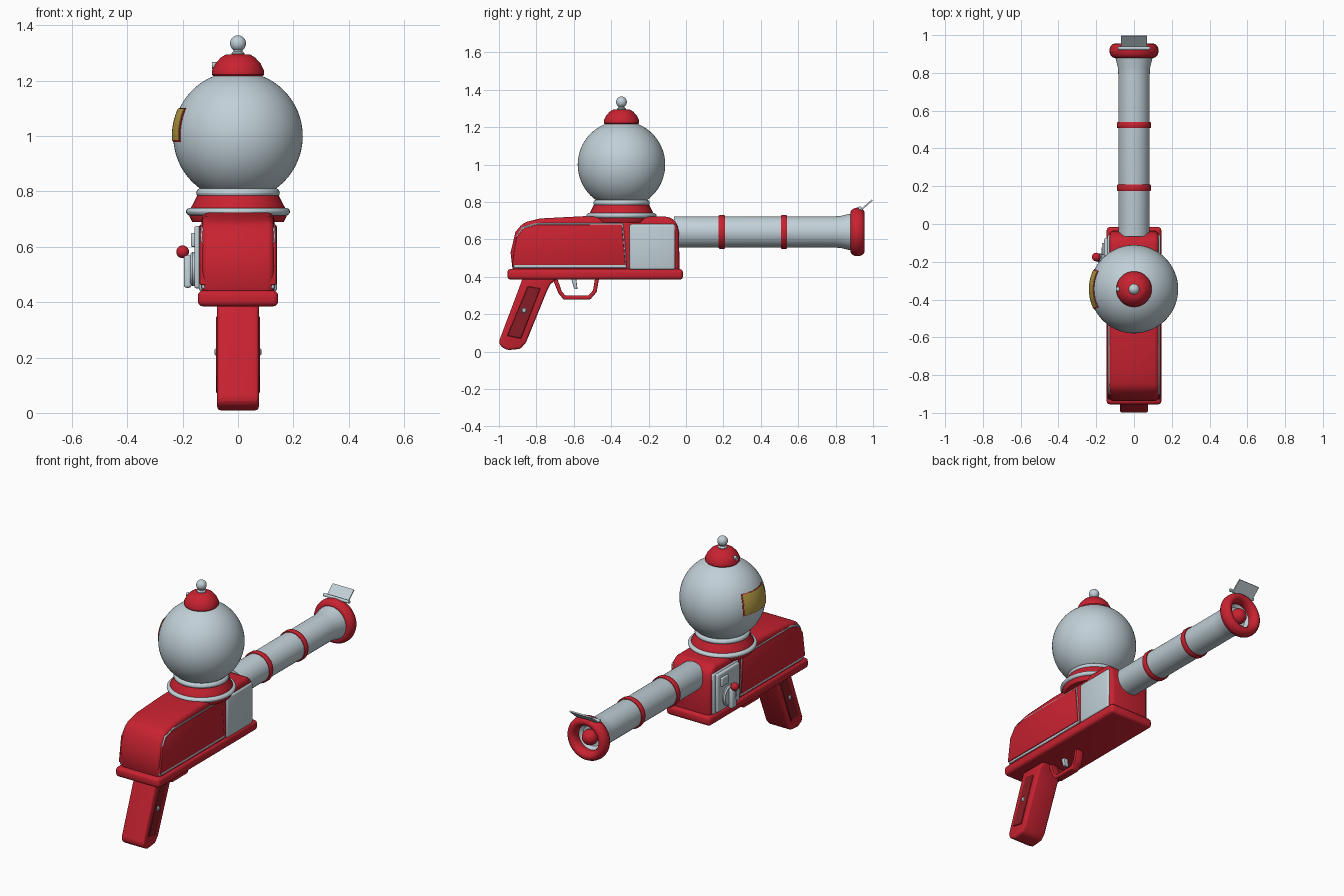
import bpy, bmesh, math
from mathutils import Vector

if "Cube" in bpy.data.objects:
    bpy.data.objects.remove(bpy.data.objects["Cube"])


def material(name, rgb):
    m = bpy.data.materials.new(name)
    m.diffuse_color = (*rgb, 1)
    m.use_nodes = True
    m.node_tree.nodes["Principled BSDF"].inputs["Base Color"].default_value = m.diffuse_color
    return m


RED = material("red", (0.58, 0.016, 0.03))
DARK = material("dark red", (0.25, 0.012, 0.018))
SILVER = material("silver", (0.53, 0.63, 0.68))
GOLD = material("gold", (0.50, 0.35, 0.06))


def finish(name, bm, mat, angle=35):
    bmesh.ops.recalc_face_normals(bm, faces=bm.faces)
    me = bpy.data.meshes.new(name)
    bm.to_mesh(me)
    bm.free()
    me.materials.append(mat)
    ob = bpy.data.objects.new(name, me)
    bpy.context.collection.objects.link(ob)
    bpy.ops.object.select_all(action='DESELECT')
    ob.select_set(True)
    bpy.context.view_layer.objects.active = ob
    bpy.ops.object.shade_smooth_by_angle(angle=math.radians(angle))
    return ob


def prism(name, profile, x0, x1, mat, bevel=0.0, seg=3):
    """Side outline (y, z) extruded from x0 to x1, corners rounded."""
    bm = bmesh.new()
    a = [bm.verts.new((x0, y, z)) for y, z in profile]
    b = [bm.verts.new((x1, y, z)) for y, z in profile]
    n = len(profile)
    bm.faces.new(a)
    bm.faces.new(b[::-1])
    for i in range(n):
        j = (i + 1) % n
        bm.faces.new((a[i], b[i], b[j], a[j]))
    bmesh.ops.recalc_face_normals(bm, faces=bm.faces)
    if bevel:
        edges = [e for e in bm.edges if e.calc_face_angle(0) > 0.5]
        bmesh.ops.bevel(bm, geom=edges, offset=bevel, segments=seg,
                        profile=0.5, affect='EDGES', clamp_overlap=True)
    return finish(name, bm, mat, 40)


def box(name, x, y, z, mat, bevel=0.0):
    return prism(name, [(y[0], z[0]), (y[1], z[0]), (y[1], z[1]), (y[0], z[1])],
                 x[0], x[1], mat, bevel)


def lathe(name, profile, loc, mat, axis='z', n=48):
    """Spin (radius, height) points around an axis through loc."""
    bm = bmesh.new()
    rings = []
    for r, h in profile:
        ring = []
        for k in range(n if r > 0 else 1):
            t = 2 * math.pi * k / n
            c, s = r * math.cos(t), r * math.sin(t)
            p = {'x': (h, c, s), 'y': (c, h, s), 'z': (c, s, h)}[axis]
            ring.append(bm.verts.new(Vector(p) + Vector(loc)))
        rings.append(ring)
    for a, b in zip(rings, rings[1:]):
        for k in range(n):
            quad = [a[k % len(a)], a[(k + 1) % len(a)], b[(k + 1) % len(b)], b[k % len(b)]]
            face = list(dict.fromkeys(quad))
            if len(face) > 2:
                bm.faces.new(face)
    return finish(name, bm, mat)


def oval(rc, hc, a, b, n=16):
    """Closed oval section for rings."""
    return [(rc + a * math.cos(2 * math.pi * i / n), hc + b * math.sin(2 * math.pi * i / n))
            for i in range(n + 1)]


def ball(name, loc, r, mat, n=32):
    bm = bmesh.new()
    bmesh.ops.create_uvsphere(bm, u_segments=n, v_segments=n // 2, radius=r)
    bmesh.ops.translate(bm, verts=bm.verts, vec=loc)
    return finish(name, bm, mat, 60)


# --- receiver body, base plate
prism("body", [(-0.925, 0.42), (-0.938, 0.53), (-0.912, 0.64), (-0.87, 0.69), (-0.78, 0.712),
               (-0.55, 0.724), (-0.09, 0.722), (-0.05, 0.695), (-0.038, 0.64), (-0.034, 0.42)],
      -0.131, 0.131, RED, 0.028)
box("base_plate", (-0.145, 0.145), (-0.955, -0.016), (0.385, 0.442), RED, 0.018)

# --- side panels with silver edging, on both sides
for s, side in ((-1, "left"), (1, "right")):
    prism(side + "_panel_trim", [(-0.925, 0.447), (-0.315, 0.447), (-0.335, 0.688),
                                 (-0.80, 0.688), (-0.875, 0.668), (-0.905, 0.62)],
          s * 0.10, s * 0.134, SILVER, 0.004, 1)
    prism(side + "_panel", [(-0.93, 0.462), (-0.322, 0.462), (-0.342, 0.681),
                            (-0.80, 0.679), (-0.868, 0.660), (-0.908, 0.61)],
          s * 0.10, s * 0.139, RED, 0.006, 2)
    box(side + "_cheek", (s * 0.09, s * 0.141), (-0.302, -0.058), (0.438, 0.682), SILVER, 0.012)

# --- crank mechanism on the left cheek
box("crank_plate", (-0.158, -0.13), (-0.285, -0.075), (0.45, 0.675), SILVER, 0.008)
lathe("crank_dial", [(0, -0.172), (0.055, -0.172), (0.062, -0.165), (0.062, -0.14), (0, -0.14)],
      (0, -0.18, 0.52), SILVER, 'x', 32)
box("coin_slot", (-0.17, -0.15), (-0.165, -0.10), (0.60, 0.65), SILVER, 0.005)
prism("crank_lever", [(-0.205, 0.452), (-0.155, 0.452), (-0.160, 0.57), (-0.195, 0.57)],
      -0.196, -0.168, SILVER, 0.010)
ball("crank_knob", (-0.20, -0.175, 0.582), 0.023, RED, 20)

# --- globe with its stand and cap
C = (0, -0.345, 0)
lathe("globe_skirt", [(0, 0.69), (0.165, 0.69), (0.176, 0.71), (0.176, 0.73), (0.160, 0.76),
                      (0.145, 0.79), (0, 0.79)], C, RED)
lathe("skirt_ring", oval(0.172, 0.727, 0.016, 0.014), C, SILVER)
lathe("globe_collar", oval(0.133, 0.795, 0.018, 0.017), C, SILVER)
ball("globe", (0, -0.345, 1.0), 0.234, SILVER, 64)
lathe("cap", [(0, 1.21), (0.085, 1.212), (0.094, 1.222), (0.094, 1.237), (0.082, 1.262),
              (0.062, 1.284), (0.045, 1.294), (0, 1.298)], C, RED)
lathe("cap_stem", [(0.024, 1.29), (0.024, 1.300), (0.016, 1.306), (0.016, 1.325)], C, SILVER, n=24)
ball("cap_finial", (0, -0.345, 1.335), 0.029, SILVER, 24)
lathe("cap_lock", [(0, -0.094), (0.012, -0.094), (0.012, -0.06), (0, -0.06)],
      (0, -0.345, 1.255), SILVER, 'x', 16)


def label(name, r, az, low, high, mat, n=10):
    """Curved plate lying on the left side of the globe."""
    bm = bmesh.new()
    grid = []
    for i in range(n + 1):
        e = math.radians(low + (high - low) * i / n)
        row = []
        for j in range(n + 1):
            t = math.radians(az * (2 * j / n - 1))
            row.append(bm.verts.new((-r * math.cos(e) * math.cos(t),
                                     -0.345 + r * math.cos(e) * math.sin(t),
                                     1.0 + r * math.sin(e))))
        grid.append(row)
    for i in range(n):
        for j in range(n):
            bm.faces.new((grid[i][j], grid[i + 1][j], grid[i + 1][j + 1], grid[i][j + 1]))
    ext = bmesh.ops.extrude_face_region(bm, geom=bm.faces[:])
    for v in ext["geom"]:
        if isinstance(v, bmesh.types.BMVert):
            d = v.co - Vector((0, -0.345, 1.0))
            v.co -= d.normalized() * 0.008
    return finish(name, bm, mat)


label("label_border", 0.2365, 27, -5, 25.5, RED)
label("label", 0.239, 25.5, -4, 24.5, GOLD)

# --- barrel with bands, flared muzzle
B = (0, 0, 0.64)
lathe("barrel", [(0, -0.065), (0.082, -0.065), (0.083, -0.06), (0.083, 0.79), (0.086, 0.83),
                 (0.096, 0.87), (0.10, 0.90), (0.078, 0.90), (0.06, 0.885), (0, 0.88)], B, SILVER, 'y')
for i, y in enumerate((0.192, 0.524)):
    lathe(f"barrel_band_{i + 1}", [(0.08, y - 0.017), (0.087, y - 0.017), (0.091, y - 0.011),
                                   (0.091, y + 0.011), (0.087, y + 0.017), (0.08, y + 0.017)],
          B, RED, 'y')
lathe("muzzle_ring", oval(0.102, 0.917, 0.028, 0.038), B, RED, 'y')
ball("muzzle_ball", (0, 0.905, 0.64), 0.045, RED, 24)

# --- hinged flap above the muzzle
lathe("flap_hinge", [(0, -0.085), (0.009, -0.085), (0.009, 0.085), (0, 0.085)],
      (0, 0.93, 0.767), SILVER, 'x', 16)
prism("muzzle_flap", [(0.932, 0.760), (0.938, 0.755), (0.999, 0.808), (0.994, 0.814)],
      -0.07, 0.07, SILVER)

# --- grip with inset panels and screws
prism("grip", [(-0.872, 0.40), (-0.885, 0.36), (-1.0, 0.055), (-0.993, 0.03), (-0.955, 0.008),
               (-0.885, 0.015), (-0.855, 0.05), (-0.745, 0.32), (-0.725, 0.36), (-0.675, 0.40)],
      -0.075, 0.075, RED, 0.018)
for s, side in ((-1, "left"), (1, "right")):
    prism(side + "_grip_panel", [(-0.956, 0.085), (-0.882, 0.07), (-0.778, 0.338), (-0.846, 0.35)],
          s * 0.06, s * 0.079, DARK, 0.003, 1)
    lathe(side + "_grip_screw", [(0, s * 0.085), (0.009, s * 0.084), (0.014, s * 0.079),
                                 (0.014, s * 0.07), (0, s * 0.07)],
          (0, -0.866, 0.22), SILVER, 'x', 16)

# --- trigger guard and trigger
prism("trigger_guard", [(-0.715, 0.395), (-0.682, 0.312), (-0.655, 0.279), (-0.512, 0.279),
                        (-0.478, 0.318), (-0.464, 0.395), (-0.486, 0.395), (-0.497, 0.328),
                        (-0.522, 0.300), (-0.645, 0.300), (-0.664, 0.322), (-0.690, 0.395)],
      -0.025, 0.025, RED, 0.005, 2)
prism("trigger", [(-0.615, 0.395), (-0.598, 0.335), (-0.580, 0.335), (-0.588, 0.395)],
      -0.014, 0.014, SILVER, 0.004, 2)
